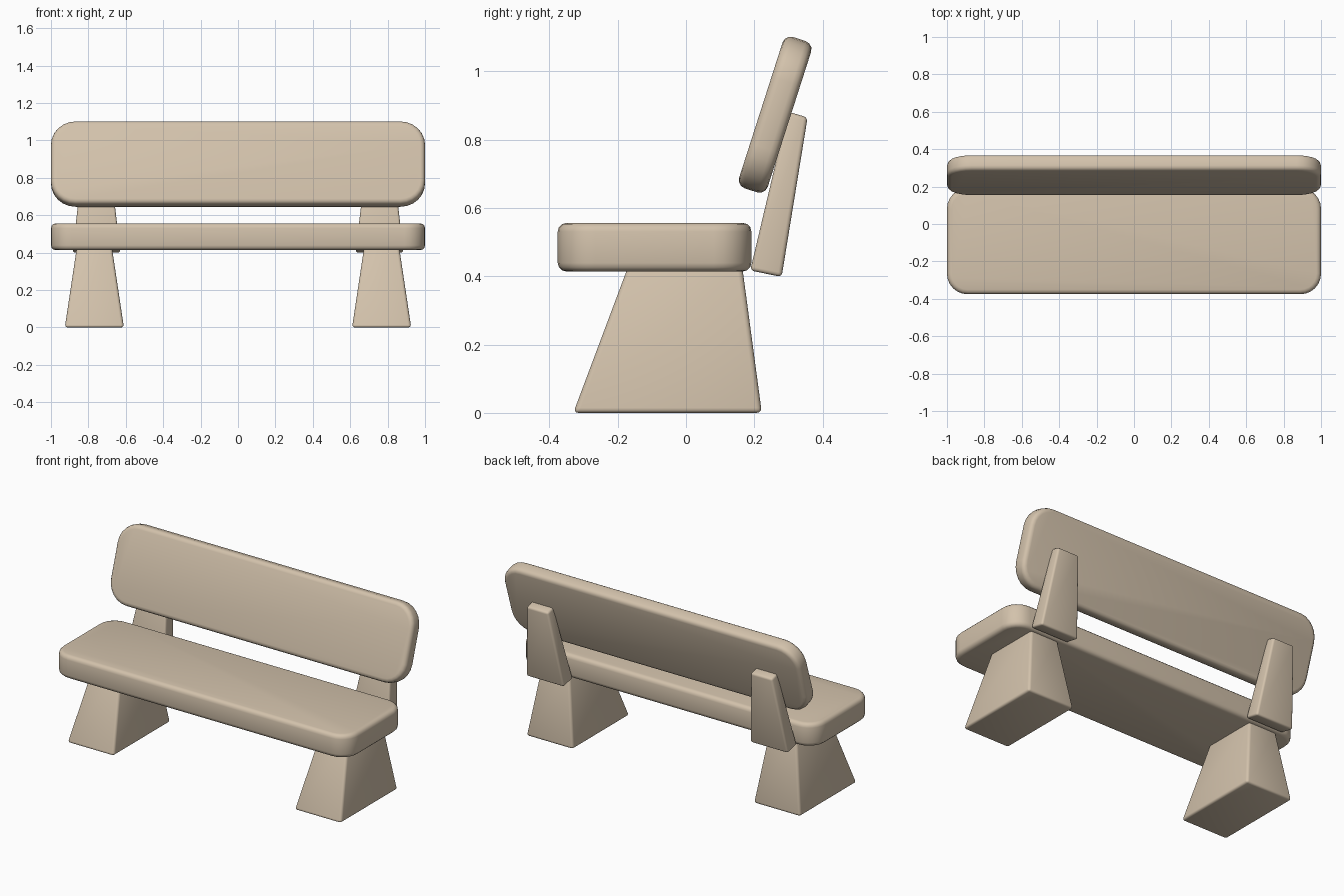
import bpy
import bmesh
import math
from mathutils import Matrix

cube = bpy.data.objects.get("Cube")
if cube:
    bpy.data.objects.remove(cube, do_unlink=True)

# Single sandy stone colour
SAND = (0.65, 0.54, 0.41, 1.0)
sand = bpy.data.materials.new("sandstone")
sand.use_nodes = True
sand.diffuse_color = SAND
bsdf = sand.node_tree.nodes["Principled BSDF"]
bsdf.inputs["Base Color"].default_value = SAND
bsdf.inputs["Roughness"].default_value = 0.8


def finish(name, bm, location=(0, 0, 0), tilt=0.0):
    """Turn a bmesh into a placed, smooth-shaded object."""
    bmesh.ops.recalc_face_normals(bm, faces=bm.faces)
    mesh = bpy.data.meshes.new(name)
    bm.to_mesh(mesh)
    bm.free()
    mesh.materials.append(sand)
    obj = bpy.data.objects.new(name, mesh)
    bpy.context.collection.objects.link(obj)
    obj.location = location
    obj.rotation_euler.x = tilt
    bpy.ops.object.select_all(action="DESELECT")
    obj.select_set(True)
    bpy.context.view_layer.objects.active = obj
    bpy.ops.object.shade_smooth_by_angle(angle=math.radians(40))
    return obj


def slab(name, size, thin_axis, corner, rim, location, tilt=0.0):
    """Board with rounded corners in its plane and a softened rim."""
    bm = bmesh.new()
    bmesh.ops.create_cube(bm, size=1, matrix=Matrix.Diagonal((*size, 1)))

    def is_thin(edge):
        d = edge.verts[0].co - edge.verts[1].co
        return abs(d[thin_axis]) > 0.9 * d.length

    bmesh.ops.bevel(bm, geom=[e for e in bm.edges if is_thin(e)],
                    offset=corner, segments=6, profile=0.5, affect="EDGES")
    outline = [e for e in bm.edges if not is_thin(e)]
    bmesh.ops.bevel(bm, geom=outline, offset=rim, segments=3,
                    profile=0.5, affect="EDGES")
    return finish(name, bm, location, tilt)


def tapered_block(name, x, base, top, rim):
    """Block between two rings of (half width, front yz, back yz)."""
    bm = bmesh.new()
    rings = []
    for half, front, back in (base, top):
        corners = ((-half, front), (half, front), (half, back), (-half, back))
        rings.append([bm.verts.new((w, *yz)) for w, yz in corners])
    low, high = rings
    bm.faces.new(low[::-1])
    bm.faces.new(high)
    for i in range(4):
        j = (i + 1) % 4
        bm.faces.new((low[i], low[j], high[j], high[i]))
    bmesh.ops.recalc_face_normals(bm, faces=bm.faces)
    bmesh.ops.bevel(bm, geom=bm.edges[:], offset=rim, segments=3,
                    profile=0.5, affect="EDGES")
    return finish(name, bm, (x, 0, 0))


# Seat and leaning backrest
slab("seat", (2.0, 0.567, 0.142), 2, 0.11, 0.025, (0, -0.092, 0.485))
slab("backrest", (2.0, 0.088, 0.465), 1, 0.13, 0.025,
     (0, 0.261, 0.873), math.radians(-17.8))

# Pedestal legs and backrest supports on both sides
for side, sign in (("left", 1), ("right", -1)):
    tapered_block(side + "_leg", sign * 0.768,
                  (0.158, (-0.33, 0.0), (0.222, 0.0)),
                  (0.092, (-0.165, 0.44), (0.163, 0.44)), 0.015)
    tapered_block(side + "_back_support", sign * 0.757,
                  (0.127, (0.188, 0.417), (0.28, 0.398)),
                  (0.072, (0.298, 0.882), (0.356, 0.865)), 0.012)
